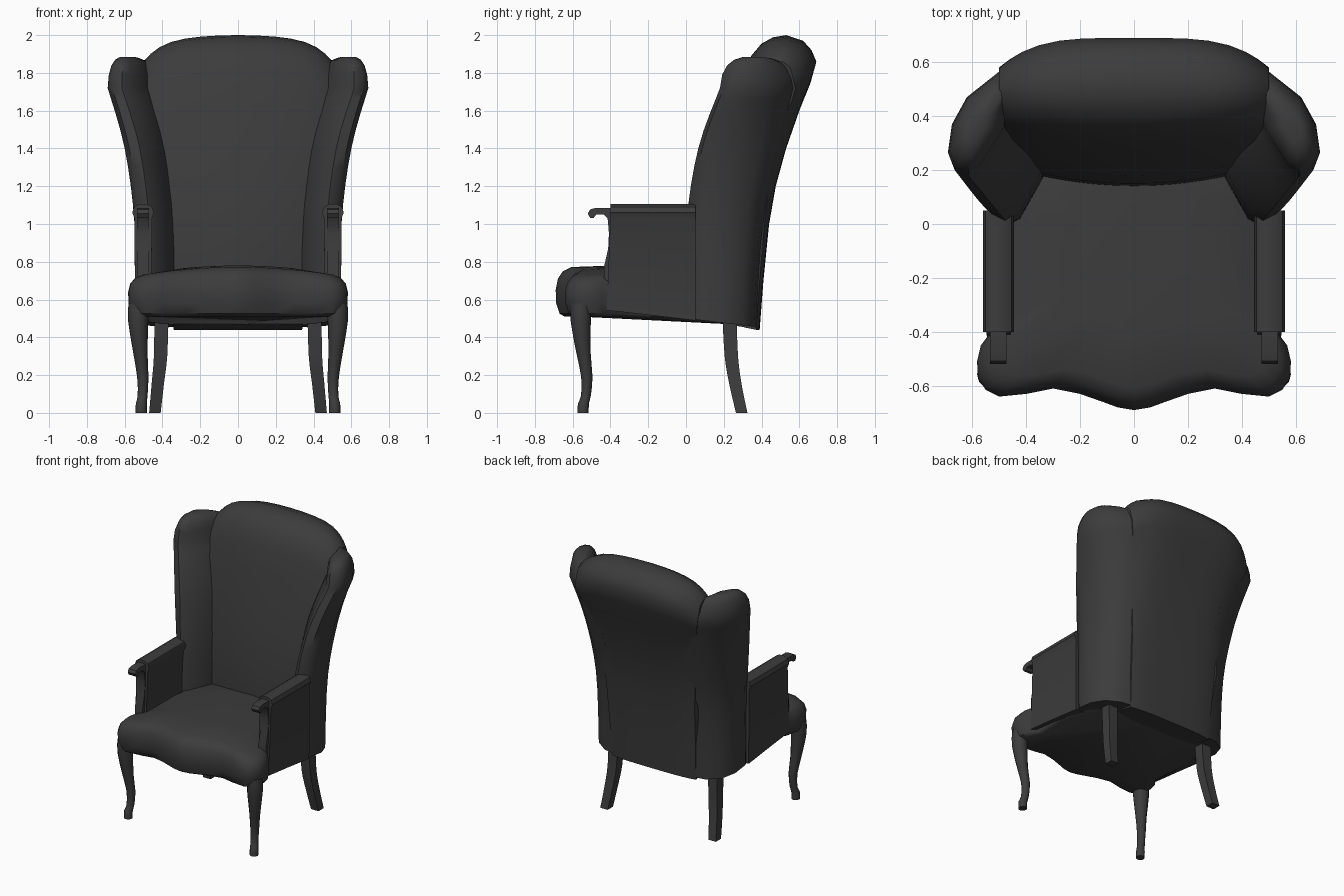
import bpy, bmesh, math

if "Cube" in bpy.data.objects:
    bpy.data.objects.remove(bpy.data.objects["Cube"])

MAT = bpy.data.materials.new("dark_upholstery")
MAT.diffuse_color = (0.045, 0.045, 0.045, 1)
MAT.use_nodes = True
MAT.node_tree.nodes["Principled BSDF"].inputs["Base Color"].default_value = MAT.diffuse_color


def loft(name, rings, mirror=False, angle=40):
    """Skin closed rings of equal length and cap both ends."""
    bm = bmesh.new()
    vs = [[bm.verts.new(p) for p in r] for r in rings]
    n = len(vs[0])
    for a, b in zip(vs, vs[1:]):
        for i in range(n):
            j = (i + 1) % n
            bm.faces.new((a[i], a[j], b[j], b[i]))
    bm.faces.new(vs[0])
    bm.faces.new(vs[-1])
    bmesh.ops.recalc_face_normals(bm, faces=bm.faces)
    me = bpy.data.meshes.new(name)
    bm.to_mesh(me)
    bm.free()
    me.materials.append(MAT)
    ob = bpy.data.objects.new(name, me)
    bpy.context.collection.objects.link(ob)
    bpy.ops.object.select_all(action='DESELECT')
    ob.select_set(True)
    bpy.context.view_layer.objects.active = ob
    bpy.ops.object.shade_smooth_by_angle(angle=math.radians(angle))
    if mirror:
        ob.modifiers.new("mirror", 'MIRROR').use_mirror_merge = False
    return ob


def catmull(a, b, c, d, t):
    return 0.5 * (2*b + (c - a)*t + (2*a - 5*b + 4*c - d)*t*t + (3*b - a - 3*c + d)*t**3)


def smooth_keys(keys, steps):
    """Catmull-Rom interpolation through lists of numbers."""
    k = [keys[0]] + keys + [keys[-1]]
    out = []
    for i in range(1, len(k) - 2):
        for s in range(steps):
            out.append([catmull(*q, s / steps) for q in zip(k[i-1], k[i], k[i+1], k[i+2])])
    out.append(list(keys[-1]))
    return out


def lerp_table(table, z):
    for (z0, w0), (z1, w1) in zip(table, table[1:]):
        if z <= z1:
            return w0 + (w1 - w0) * max(0, (z - z0) / (z1 - z0))
    return table[-1][1]


# Seat cushion: serpentine outline stacked with rounded edges
half = [(0, -.69), (.06, -.68), (.12, -.658), (.2, -.63), (.3, -.61), (.4, -.63), (.5, -.64),
        (.55, -.615), (.578, -.57), (.582, -.51), (.568, -.45), (.53, -.40),
        (.53, -.1), (.5, .1), (.4, .3), (0, .36)]
outline = half + [(-x, y) for x, y in half[-2:0:-1]]
rings = []
for z, s in [(.51, .92), (.525, .965), (.58, .995), (.65, 1), (.71, .98),
             (.75, .935), (.772, .86), (.78, .5)]:
    ring = []
    for x, y in outline:
        x, y = x * s, (y + .1) * s - .1
        if z > .6:
            dz = -.035 * min(1, (x / .5)**2) * (z - .6) / .15
        else:
            dz = -.05 * max(0, y + .4) / .8
        ring.append((x, y, z + dz))
    rings.append(ring)
loft("seat", rings)

# Backrest: side profile (y, z, bow) swept across the width
profile = [(.15, .48, .03), (.14, .75, .04), (.15, .95, .04), (.18, 1.2, .04), (.22, 1.4, .04),
           (.27, 1.65, .04), (.31, 1.8, .04), (.345, 1.89, .03), (.40, 1.955, .02),
           (.46, 1.988, 0), (.53, 2.0, -.02), (.62, 1.97, -.07), (.665, 1.92, -.1),
           (.69, 1.86, -.11), (.66, 1.75, -.1), (.60, 1.6, -.08), (.53, 1.4, -.05),
           (.475, 1.2, -.035), (.44, 1.0, -.025), (.41, .7, -.02), (.39, .44, -.02)]
width = [(.44, .34), (1.0, .36), (1.4, .41), (1.85, .5), (2.0, .5)]
rings = []
N = 16
for i in range(N + 1):
    u = math.sin((i / N - .5) * math.pi)
    ring = []
    for y, z, bow in profile:
        k = max(0, min(1, (z - 1.5) / .35))
        power = 2 if bow > 0 else 4
        ring.append((u * lerp_table(width, z), y + bow * abs(u)**power,
                     z - k * (.05 * u*u + .09 * u**6)))
    rings.append(ring)
loft("backrest", rings)

# Wings: plan sections interpolated upward, rounded over at the top
keys = [
    [.5, .33, .25, .335, .16, .42, .02, .46, .0, .51, .02, .54, .08, .54, .2, .50, .30, .41, .36, .28, .38],
    [1., .34, .25, .345, .19, .43, .03, .47, .003, .52, .03, .548, .1, .547, .2, .51, .32, .42, .395, .3, .42],
    [1.4, .38, .38, .39, .26, .48, .11, .52, .065, .575, .085, .60, .16, .595, .27, .55, .39, .46, .48, .33, .51],
    [1.72, .46, .44, .48, .35, .57, .21, .615, .18, .665, .2, .69, .265, .675, .37, .62, .47, .5, .565, .4, .59]]
rings = []
for row in smooth_keys(keys, 4):
    z, c = row[0], row[1:]
    tilt = .12 if z < .51 else 0
    rings.append([(x, y, z - tilt * y) for x, y in zip(c[::2], c[1::2])])
top = rings[-1]
for z, s in [(1.79, .94), (1.84, .8), (1.87, .6), (1.885, .35)]:
    rings.append([(.59 + (x - .59) * s, .37 + (y - .37) * s,
                   z - .1 * max(0, y - .4) * s) for x, y, _ in top])
loft("wing", rings, mirror=True, angle=50)

# Arms: padded panel with a rolled top
section = [(.46, 0), (.455, 1.03), (.445, 1.06), (.455, 1.09), (.48, 1.105),
           (.525, 1.105), (.55, 1.09), (.56, 1.06), (.548, 1.03), (.545, 0)]
rings = []
for y in (-.40, -.2, .05):
    rings.append([(x, y - (.02 if y < -.3 and z == 0 else 0), z or .495 - .12 * y)
                  for x, z in section])
loft("arm", rings, mirror=True)

# Arm front: scrolled hand rest flowing into the post
scroll = [(-.38, 1.085), (-.48, 1.085), (-.508, 1.077), (-.52, 1.055), (-.508, 1.033),
          (-.488, 1.033), (-.475, 1.05), (-.435, 1.05), (-.415, 1.03), (-.408, .95),
          (-.412, .87), (-.435, .77), (-.435, .70), (-.39, .70)]
loft("arm_post", [[(x, y, z) for y, z in scroll] for x in (.472, .534)], mirror=True)


def leg(name, path, sides, steps, turn):
    rings = []
    for x, y, z, r in smooth_keys(path, steps):
        rings.append([(x + r * math.cos(turn + 2 * math.pi * i / sides),
                       y + r * math.sin(turn + 2 * math.pi * i / sides), z)
                      for i in range(sides)])
    loft(name, rings, mirror=True)


# Front legs: cabriole curve
leg("front_leg", [[.525, -.555, .58, .055], [.528, -.557, .48, .053], [.517, -.543, .32, .038],
                  [.504, -.525, .19, .03], [.505, -.53, .09, .026], [.512, -.543, .05, .029],
                  [.512, -.545, 0, .03]], 12, 2, 0)

# Rear legs: square and splayed backward
leg("rear_leg", [[.405, .23, .52, .053], [.41, .24, .3, .05], [.425, .262, .15, .046],
                 [.44, .295, 0, .043]], 4, 3, math.pi / 4)
